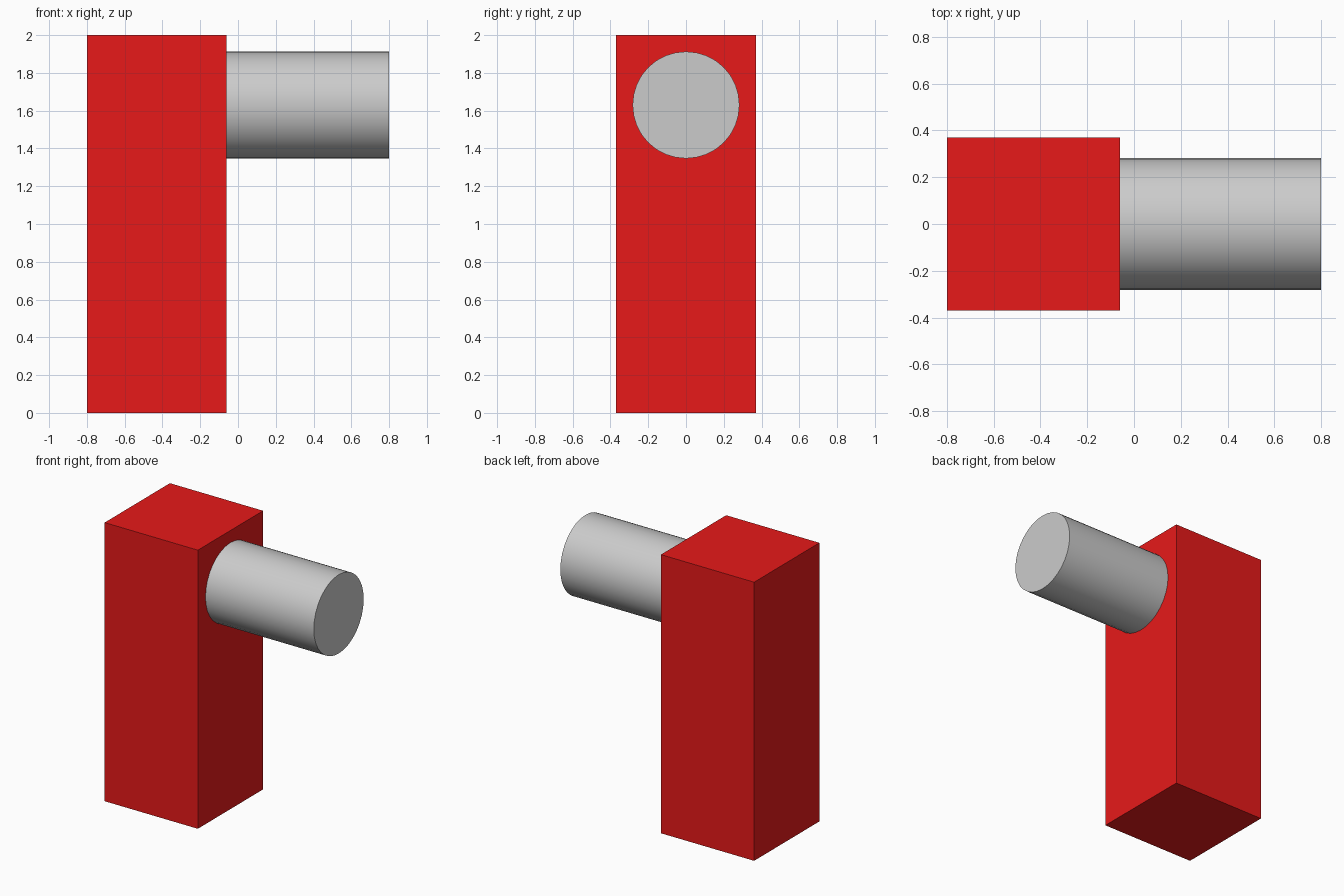
import bpy
import math

if "Cube" in bpy.data.objects:
    bpy.data.objects.remove(bpy.data.objects["Cube"])

# Red upright post
bpy.ops.mesh.primitive_cube_add(size=1, location=(-0.43, 0, 1))
post = bpy.context.object
post.name = "post"
post.scale = (0.74, 0.74, 2)
bpy.ops.object.transform_apply(location=False, rotation=False, scale=True)
red = bpy.data.materials.new("red")
red.diffuse_color = (0.8, 0.01, 0.01, 1)
red.use_nodes = True
red.node_tree.nodes["Principled BSDF"].inputs["Base Color"].default_value = red.diffuse_color
post.data.materials.append(red)

# Grey round arm, butted against the post's right face
x0, x1 = -0.06, 0.8
bpy.ops.mesh.primitive_cylinder_add(
    vertices=32, radius=0.283, depth=x1 - x0,
    location=((x0 + x1) / 2, 0, 1.63), rotation=(0, math.pi / 2, 0))
arm = bpy.context.object
arm.name = "round_arm"
bpy.ops.object.shade_smooth_by_angle(angle=math.radians(30))
